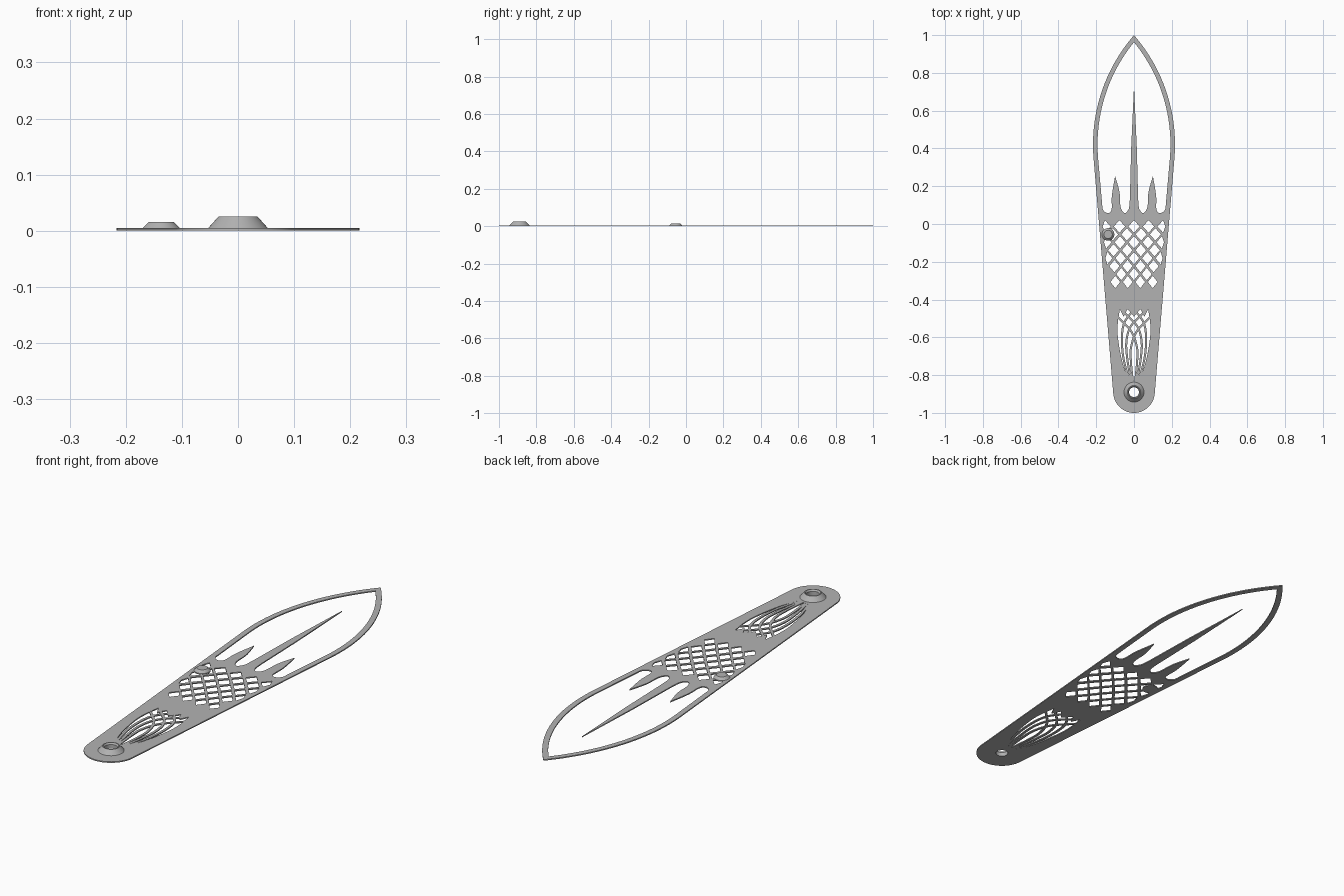
import bpy, bmesh, math
from mathutils import Vector

if "Cube" in bpy.data.objects:
    bpy.data.objects.remove(bpy.data.objects["Cube"], do_unlink=True)

THICK = 0.005
gray = bpy.data.materials.new("plain_gray")
gray.use_nodes = True
COLOR = (0.45, 0.45, 0.45, 1)
gray.diffuse_color = COLOR
gray.node_tree.nodes["Principled BSDF"].inputs["Base Color"].default_value = COLOR


def smooth(points, steps=8):
    """Smooth open path through the points."""
    p = [Vector(q) for q in points]
    p = [2 * p[0] - p[1]] + p + [2 * p[-1] - p[-2]]
    out = []
    for a, b, c, d in zip(p, p[1:], p[2:], p[3:]):
        for i in range(steps):
            t = i / steps
            out.append(0.5 * (2 * b + (c - a) * t + (2 * a - 5 * b + 4 * c - d) * t * t
                              + (3 * b - a - 3 * c + d) * t ** 3))
    return [tuple(v) for v in out] + [tuple(points[-1])]


def arc(cx, cy, r, start, end, n=24):
    return [(cx + r * math.cos(start + (end - start) * i / n),
             cy + r * math.sin(start + (end - start) * i / n)) for i in range(n + 1)]


def mirrored(half):
    """Close a right-hand half loop whose ends lie on the centre line."""
    return half + [(-x, y) for x, y in reversed(half[1:-1])]


def flat_sheet(name, loops, thick=THICK):
    """Filled sheet; loops inside the first one become holes."""
    cu = bpy.data.curves.new(name, 'CURVE')
    cu.dimensions, cu.fill_mode, cu.extrude = '2D', 'BOTH', thick / 2
    for loop in loops:
        sp = cu.splines.new('POLY')
        sp.points.add(len(loop) - 1)
        for pt, (x, y) in zip(sp.points, loop):
            pt.co = (x, y, 0, 1)
        sp.use_cyclic_u = True
    temp = bpy.data.objects.new(name + "_curve", cu)
    bpy.context.collection.objects.link(temp)
    bpy.context.view_layer.update()
    graph = bpy.context.evaluated_depsgraph_get()
    mesh = bpy.data.meshes.new_from_object(temp.evaluated_get(graph))
    bpy.data.objects.remove(temp, do_unlink=True)
    mesh.materials.clear()
    mesh.materials.append(gray)
    ob = bpy.data.objects.new(name, mesh)
    ob.location.z = THICK / 2
    bpy.context.collection.objects.link(ob)
    return ob


def lathe(name, profile, x, y, closed, n=48):
    """Turn a radius/height profile about a vertical axis."""
    bm = bmesh.new()
    rings = [[bm.verts.new((r * math.cos(math.tau * i / n), r * math.sin(math.tau * i / n), z))
              for i in range(n)] for r, z in profile]
    pairs = list(zip(rings, rings[1:]))
    if closed:
        pairs.append((rings[-1], rings[0]))
    else:
        bm.faces.new(rings[-1])
        bm.faces.new(rings[0][::-1])
    for a, b in pairs:
        for i in range(n):
            j = (i + 1) % n
            bm.faces.new((a[i], a[j], b[j], b[i]))
    bmesh.ops.recalc_face_normals(bm, faces=bm.faces)
    mesh = bpy.data.meshes.new(name)
    bm.to_mesh(mesh)
    bm.free()
    mesh.materials.append(gray)
    ob = bpy.data.objects.new(name, mesh)
    ob.location = (x, y, 0)
    bpy.context.collection.objects.link(ob)
    bpy.context.view_layer.objects.active = ob
    ob.select_set(True)
    bpy.ops.object.shade_smooth_by_angle(angle=math.radians(25))
    ob.select_set(False)


# Outer outline: pointed arch, straight taper, rounded end
CX, CY, R, TILT, RIM = -0.666, 0.42, 0.883, -0.085, 0.024


def arch(r):
    return arc(CX, CY, r, math.acos(-CX / r), TILT)


outline = mirrored(arch(R) + arc(0, -0.89, 0.11, TILT, -math.pi / 2))

# Arch opening with side prongs and long centre spike
opening = mirrored(
    arch(R - RIM)
    + smooth([(0.169, 0.11), (0.164, 0.075), (0.14, 0.058), (0.119, 0.075),
              (0.117, 0.15), (0.10, 0.255)])
    + smooth([(0.10, 0.255), (0.077, 0.17), (0.071, 0.09), (0.05, 0.058),
              (0.028, 0.08), (0.022, 0.13)])
    + [(0.015, 0.4), (0, 0.73)])

# Diamond lattice holes, narrowing toward the rounded end
diamonds = []
ROWS, PITCH = 8, 0.042
for row in range(ROWS):
    y = -0.013 - row * PITCH
    gap = 0.077 - 0.011 * row / (ROWS - 1)
    if row % 2:
        columns = (-1.5, -0.5, 0.5, 1.5)
    else:
        columns = (-1, 0, 1) if row == 6 else (-2, -1, 0, 1, 2)
    w, h = gap * 0.39, 0.033
    for c in columns:
        x = c * gap
        corners = [(x - w, y), (x, y - h), (x + w, y), (x, y + h)]
        limit = 0.167 + 0.0856 * y
        diamonds.append([(max(-limit, min(limit, px)), py) for px, py in corners])

# Tulip-shaped opening with a zigzag top
tulip = mirrored(
    [(0, -0.49), (0.035, -0.45), (0.055, -0.49)]
    + smooth([(0.075, -0.45), (0.086, -0.53), (0.084, -0.61), (0.062, -0.73),
              (0.03, -0.82)])
    + [(0, -0.825)])

# Eyelet hole
eyelet_hole = arc(0, -0.89, 0.026, 0, math.tau, 48)[:-1]

flat_sheet("body_plate", [outline, opening, tulip, eyelet_hole] + diamonds)


# Curved slats that fan out and cross within the tulip opening
def slat(name, points, side, half_width=0.0055):
    path = [Vector((side * x, y)) for x, y in smooth(points)]
    left, right = [], []
    for i, p in enumerate(path):
        d = (path[min(i + 1, len(path) - 1)] - path[max(i - 1, 0)]).normalized()
        n = Vector((-d.y, d.x)) * half_width
        left.append(tuple(p + n))
        right.append(tuple(p - n))
    flat_sheet(name, [left + right[::-1]], THICK - 0.0004)


slats = {
    "outer_slat": [(0.025, -0.83), (0.056, -0.71), (0.064, -0.6), (0.05, -0.52), (0.002, -0.455)],
    "middle_slat": [(0.016, -0.83), (0.036, -0.71), (0.04, -0.62), (0.016, -0.54), (-0.056, -0.465)],
    "inner_slat": [(0.007, -0.83), (0.017, -0.72), (0.015, -0.65), (-0.014, -0.57), (-0.088, -0.49)],
}
for label, pts in slats.items():
    slat("left_" + label, pts, 1)
    slat("right_" + label, pts, -1)

# Raised eyelet ring and small round stud
lathe("eyelet_ring", [(0.026, 0), (0.053, 0), (0.053, THICK), (0.035, 0.025),
                      (0.031, 0.025), (0.026, 0.018)], 0, -0.89, True)
lathe("round_stud", [(0.033, 0), (0.033, THICK), (0.022, 0.016)], -0.137, -0.055, False)
